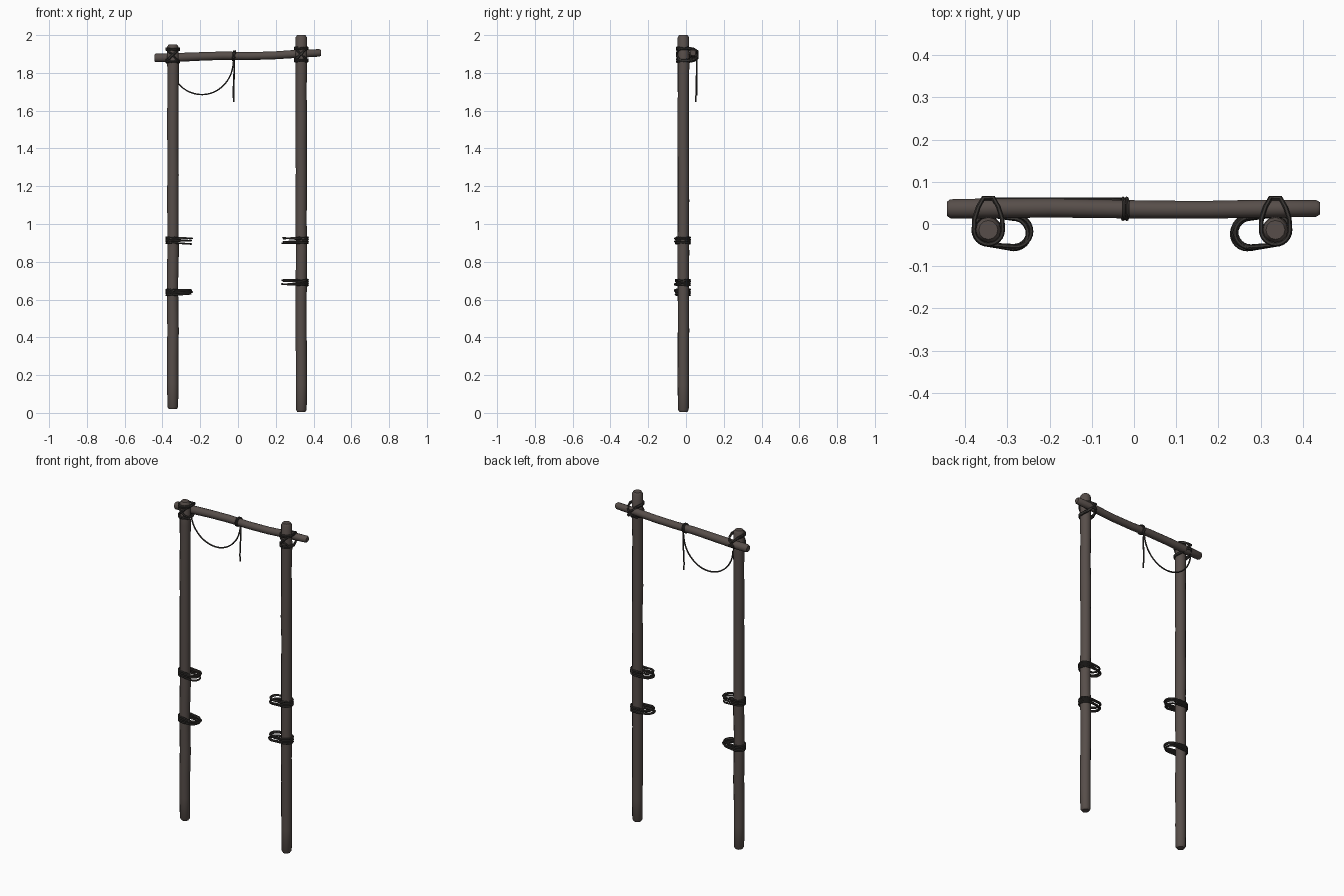
import bpy, math, random
from math import sin, cos, pi

random.seed(4)
cube = bpy.data.objects.get("Cube")
if cube:
    bpy.data.objects.remove(cube, do_unlink=True)


def material(name, rgb):
    m = bpy.data.materials.new(name)
    m.use_nodes = True
    m.diffuse_color = (*rgb, 1)
    m.node_tree.nodes["Principled BSDF"].inputs["Base Color"].default_value = (*rgb, 1)
    return m


WOOD = material("weathered_wood", (0.095, 0.076, 0.068))
ROPE = material("dark_rope", (0.038, 0.034, 0.031))


def tube(name, paths, depth, mat, closed=False, res=1):
    """Sweep a round section along paths of (x, y, z, radius factor) points."""
    cu = bpy.data.curves.new(name, "CURVE")
    cu.dimensions = "3D"
    cu.bevel_depth, cu.bevel_resolution, cu.use_fill_caps = depth, res, True
    for path in paths:
        sp = cu.splines.new("POLY")
        sp.points.add(len(path) - 1)
        for p, (x, y, z, r) in zip(sp.points, path):
            p.co, p.radius = (x, y, z, 1), r
        sp.use_cyclic_u = closed
    tmp = bpy.data.objects.new(name + "_path", cu)
    bpy.context.collection.objects.link(tmp)
    graph = bpy.context.evaluated_depsgraph_get()
    me = bpy.data.meshes.new_from_object(tmp.evaluated_get(graph))
    bpy.data.objects.remove(tmp, do_unlink=True)
    bpy.data.curves.remove(cu)
    me.name = name
    me.materials.clear()
    me.materials.append(mat)
    ob = bpy.data.objects.new(name, me)
    bpy.context.collection.objects.link(ob)
    bpy.ops.object.select_all(action="DESELECT")
    ob.select_set(True)
    bpy.context.view_layer.objects.active = ob
    bpy.ops.object.shade_smooth_by_angle(angle=math.radians(35))
    return ob


def jitter(a):
    return random.uniform(-a, a)


# Upright posts with worn, chamfered ends
POST_Y = -0.014


def post(name, x, z0, z1):
    pts = [(x, POST_Y, z0, 0.7), (x, POST_Y, z0 + 0.012, 0.95)]
    n = 14
    for i in range(1, n):
        z = z0 + (z1 - z0) * i / n
        pts.append((x + jitter(0.0015), POST_Y + jitter(0.0015), z, 1 + jitter(0.03)))
    pts += [(x, POST_Y, z1 - 0.012, 1), (x, POST_Y, z1, 0.75)]
    tube(name, [pts], 0.03, WOOD, res=4)


post("right_post", -0.345, 0.02, 1.95)
post("left_post", 0.335, 0.005, 2.0)

# Crossbar, slightly bowed and tapered
bar = [(-0.443, 0.036, 1.879, 0.75), (-0.435, 0.036, 1.879, 1.0),
       (-0.34, 0.037, 1.881, 1.05), (-0.2, 0.038, 1.887, 1.0),
       (-0.08, 0.036, 1.891, 0.98), (0.05, 0.034, 1.889, 0.94),
       (0.18, 0.034, 1.892, 0.93), (0.3, 0.036, 1.9, 0.95),
       (0.432, 0.037, 1.906, 0.88), (0.44, 0.037, 1.906, 0.65)]
tube("crossbar", [bar], 0.0225, WOOD, res=4)


# Lashings binding the crossbar to each post
def lashing(name, px, zc):
    loops = []
    for height, skew in ((0.036, 0), (0.029, 0), (-0.028, 0), (-0.036, 0),
                         (0.0, 0.033), (0.0, -0.033), (0.004, 0.028)):
        loop = []
        # Arc round the front of the post
        for i in range(13):
            a = pi + pi * i / 12
            z = zc + height + skew * cos(a) + jitter(0.002)
            loop.append((px + 0.034 * cos(a), POST_Y + 0.034 * sin(a), z, 1))
        # Narrowing pass over or under the bar and round its back
        up_r = height + skew
        up_l = height - skew
        for x, y, z in ((0.033, 0.012, up_r), (0.024, 0.04, up_r * 0.85),
                        (0.012, 0.061, up_r * 0.45), (-0.012, 0.061, up_l * 0.45),
                        (-0.024, 0.04, up_l * 0.85), (-0.033, 0.012, up_l)):
            loop.append((px + x, y + jitter(0.001), zc + z, 1))
        loops.append(loop)
    tube(name, loops, 0.0055, ROPE, closed=True)


lashing("right_lashing", -0.345, 1.893)
lashing("left_lashing", 0.335, 1.898)


# Rope coils round the posts with a slack bight toward the middle
def coil(name, px, zc, side):
    loops = []
    for k in range(4):
        reach = 0.062 + jitter(0.005)
        cy = -0.02 + jitter(0.004)
        tilt = jitter(0.008)
        z0 = zc + (k - 1.5) * 0.0095
        loop = []
        for i in range(13):
            a = pi / 2 + pi * i / 12
            loop.append((px + side * 0.035 * cos(a), POST_Y + 0.035 * sin(a),
                         z0 + jitter(0.0015), 1))
        for i in range(13):
            a = -pi / 2 + pi * i / 12
            loop.append((px + side * (reach + 0.036 * cos(a)), cy + 0.036 * sin(a),
                         z0 + tilt * (0.6 + 0.4 * cos(a)), 1))
        loops.append(loop)
    tube(name, loops, 0.0052, ROPE, closed=True)


for name, x, z, side in (("right_upper_coil", -0.345, 0.914, 1),
                         ("right_lower_coil", -0.345, 0.638, 1),
                         ("left_upper_coil", 0.335, 0.914, -1),
                         ("left_lower_coil", 0.335, 0.69, -1)):
    coil(name, x, z, side)

# Slack rope slung behind the crossbar
sag = []
for i in range(25):
    a = pi + pi * i / 24
    x = -0.19 + 0.165 * cos(a)
    z = 1.875 + 0.19 * sin(a) - 0.035 * (1 + cos(a)) * 0.2 * (1 + sin(a))
    # The post end hangs lower than the middle end
    if a < 1.5 * pi:
        z = 1.85 + 0.165 * sin(a)
    sag.append((x, 0.058, z, 1))
tube("hanging_rope", [sag], 0.0042, ROPE)

# Hitch round the crossbar and its loose tail
hitch = [[(-0.02 + dx + 0.003 * sin(a), 0.036 + 0.025 * cos(a), 1.891 + 0.025 * sin(a), 1)
          for a in (2 * pi * i / 16 for i in range(16))] for dx in (-0.006, 0.003)]
tube("rope_hitch", hitch, 0.0042, ROPE, closed=True)
tail = [(-0.022 + 0.002 * sin(i), 0.058 - 0.006 * i / 6, 1.885 - 0.04 * i, 1) for i in range(7)]
tube("rope_tail", [tail], 0.0045, ROPE)
